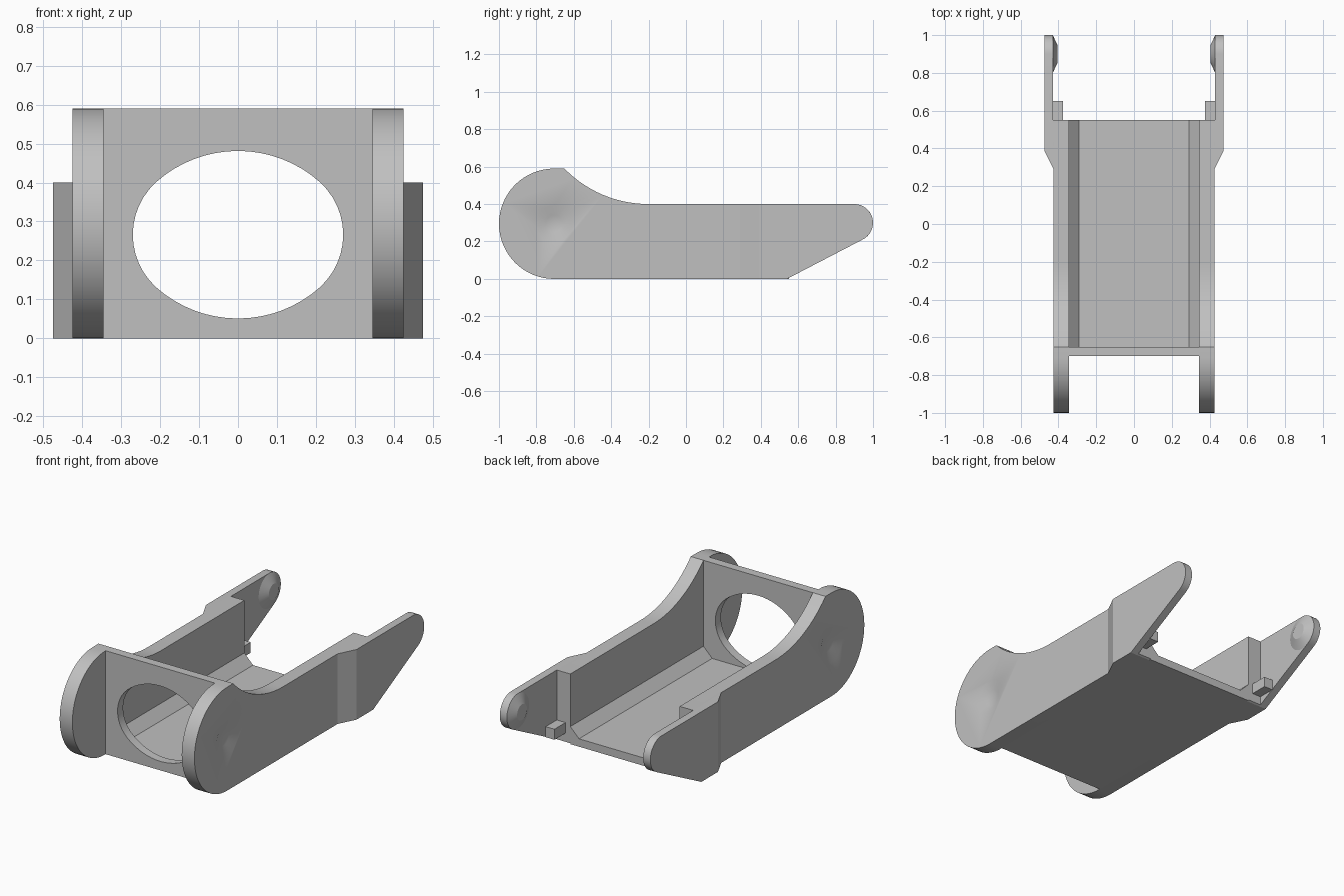
import bpy
import bmesh
from math import cos, sin, radians, atan2, degrees
from mathutils import Vector, Matrix

cube = bpy.data.objects.get("Cube")
if cube:
    bpy.data.objects.remove(cube, do_unlink=True)

grey = bpy.data.materials.new("plain grey")
grey.use_nodes = True
colour = (0.53, 0.53, 0.53, 1)
grey.diffuse_color = colour
grey.node_tree.nodes["Principled BSDF"].inputs["Base Color"].default_value = colour


def finish(name, bm):
    bmesh.ops.recalc_face_normals(bm, faces=bm.faces)
    mesh = bpy.data.meshes.new(name)
    bm.to_mesh(mesh)
    bm.free()
    mesh.materials.append(grey)
    obj = bpy.data.objects.new(name, mesh)
    bpy.context.collection.objects.link(obj)
    return obj


def prism(name, outline, axis, start, end):
    """Extrude a 2D outline along one axis; the other two axes keep their order."""
    def place(p, d):
        c = list(p)
        c.insert(axis, d)
        return Vector(c)
    bm = bmesh.new()
    face = bm.faces.new([bm.verts.new(place(p, start)) for p in outline])
    grown = bmesh.ops.extrude_face_region(bm, geom=[face])
    verts = [v for v in grown["geom"] if isinstance(v, bmesh.types.BMVert)]
    bmesh.ops.translate(bm, verts=verts, vec=place((0, 0), end - start))
    return finish(name, bm)


def cone(name, centre, r1, r2, depth, side):
    """Cone along x, narrowing toward the model's middle on the given side."""
    bm = bmesh.new()
    turn = Matrix.Rotation(radians(-90 * side), 4, 'Y')
    bmesh.ops.create_cone(bm, cap_ends=True, segments=32, radius1=r1, radius2=r2,
                          depth=depth, matrix=Matrix.Translation(centre) @ turn)
    return finish(name, bm)


def boolean(obj, tool, operation):
    mod = obj.modifiers.new("cut", 'BOOLEAN')
    mod.operation, mod.object, mod.solver = operation, tool, 'EXACT'
    bpy.context.view_layer.objects.active = obj
    bpy.ops.object.modifier_apply(modifier=mod.name)
    bpy.data.objects.remove(tool, do_unlink=True)


def smooth(obj):
    bpy.ops.object.select_all(action='DESELECT')
    obj.select_set(True)
    bpy.context.view_layer.objects.active = obj
    bpy.ops.object.shade_smooth_by_angle(angle=radians(25))


def arc(cx, cy, r, a, b, n):
    steps = [radians(a + (b - a) * i / n) for i in range(n + 1)]
    return [(cx + r * cos(t), cy + r * sin(t)) for t in steps]


# Side outline: round front lobe, concave shoulder, tapered rounded tail
side_outline = (arc(-0.705, 0.295, 0.295, 270, 90, 32)
                + arc(-0.2, 1.028, 0.628, 224.2, 270, 14)
                + arc(0.9, 0.3, 0.1, 90, -63, 16)
                + [(0.54, 0)])
# Plan outline of a side plate, which steps outward toward the tail
plan = [(0.345, -1.1), (0.425, -1.1), (0.425, 0.29), (0.475, 0.39),
        (0.475, 1.1), (0.43, 1.1), (0.43, 0.55), (0.345, 0.55)]

for label, s in (("left", 1), ("right", -1)):
    plate = prism(label + "_side_plate", side_outline, 0, s * 0.3, s * 0.5)
    boolean(plate, prism("plan_cutter", [(s * x, y) for x, y in plan], 2, -0.1, 0.7),
            'INTERSECT')
    # Shallow conical socket on the outer face of the lobe
    boolean(plate, cone("socket_cutter", (s * 0.415, -0.705, 0.295), 0.1, 0.045, 0.022, s),
            'DIFFERENCE')
    smooth(plate)
    # Matching hinge peg inside the tail
    smooth(cone(label + "_hinge_peg", (s * 0.417, 0.9, 0.3), 0.1, 0.045, 0.026, s))
    # Small stop block beside the floor's rear edge
    block = [(0.375, 0.55), (0.435, 0.55), (0.435, 0.65), (0.375, 0.65)]
    prism(label + "_stop_block", [(s * x, y) for x, y in block], 2, 0.055, 0.115)

# Floor with sloped fillets along both sides
prism("floor", [(-0.345, 0), (0.345, 0), (0.345, 0.1), (0.29, 0.045),
                (-0.29, 0.045), (-0.345, 0.1)], 1, -0.66, 0.55)

# Front panel with an oval opening made of four arcs
panel = prism("front_panel", [(-0.345, 0), (0.345, 0), (0.345, 0.59), (-0.345, 0.59)],
              1, -0.7, -0.65)
mid = 0.266
wide = degrees(atan2(0.135, 0.122))
tall = degrees(atan2(0.236, 0.21))
opening = (arc(0.088, mid, 0.182, -wide, wide, 12)
           + arc(0, mid - 0.101, 0.316, tall, 180 - tall, 16)[1:]
           + arc(-0.088, mid, 0.182, 180 - wide, 180 + wide, 12)[1:]
           + arc(0, mid + 0.101, 0.316, 180 + tall, 360 - tall, 16)[1:-1])
boolean(panel, prism("opening_cutter", opening, 1, -0.8, -0.55), 'DIFFERENCE')
smooth(panel)
